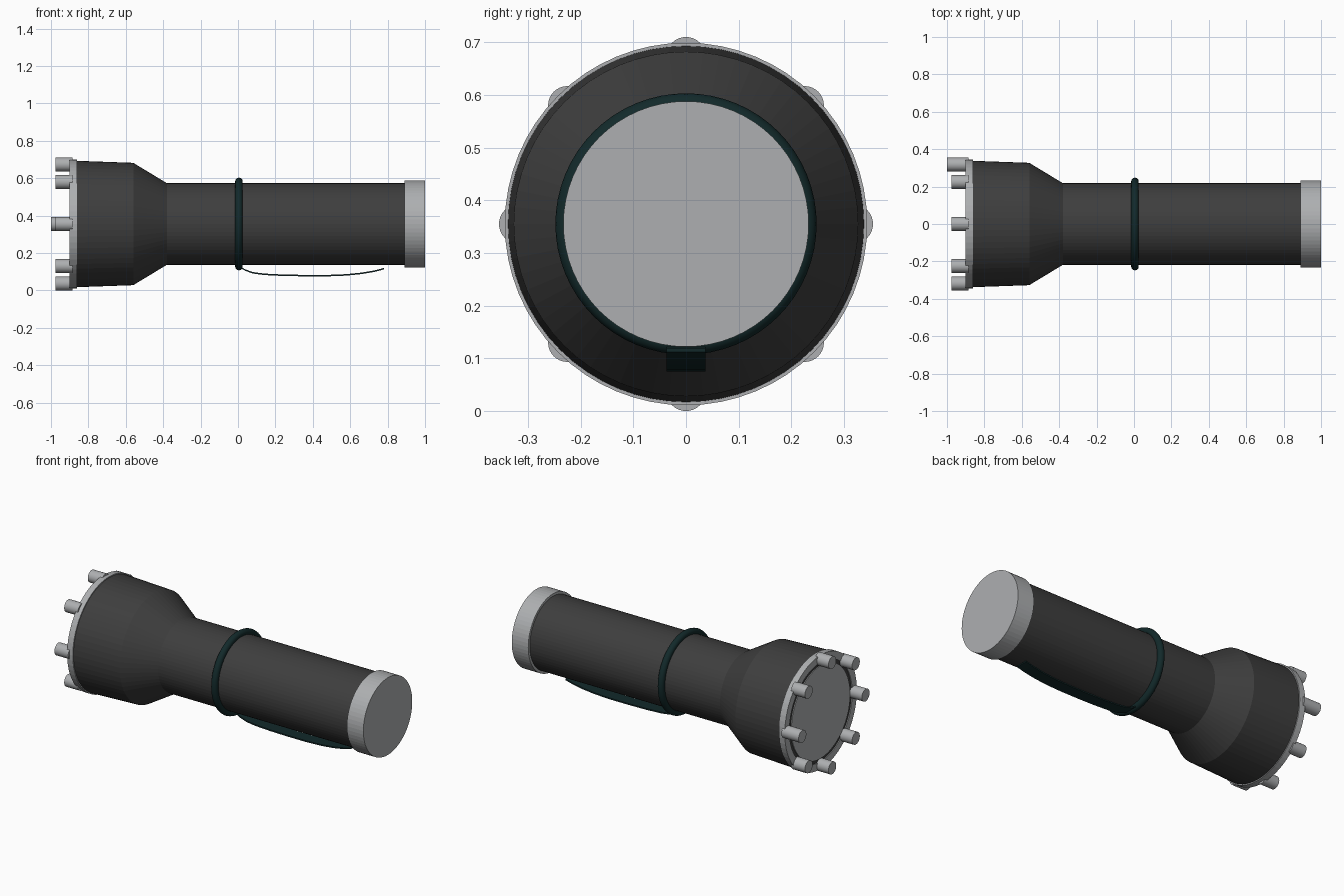
import bpy, bmesh, math

if "Cube" in bpy.data.objects:
    bpy.data.objects.remove(bpy.data.objects["Cube"])

AXIS_Z = 0.355


def material(name, rgb):
    m = bpy.data.materials.new(name)
    m.diffuse_color = (*rgb, 1)
    m.use_nodes = True
    m.node_tree.nodes["Principled BSDF"].inputs["Base Color"].default_value = m.diffuse_color
    return m


BLACK = material("black_rubber", (0.048, 0.048, 0.048))
GREY = material("brushed_grey", (0.42, 0.43, 0.44))
TEAL = material("dark_teal", (0.006, 0.022, 0.023))


def finish(name, bm, mat, smooth_angle=None):
    bmesh.ops.recalc_face_normals(bm, faces=bm.faces)
    mesh = bpy.data.meshes.new(name)
    bm.to_mesh(mesh)
    bm.free()
    mesh.materials.append(mat)
    ob = bpy.data.objects.new(name, mesh)
    bpy.context.collection.objects.link(ob)
    if smooth_angle:
        bpy.ops.object.select_all(action='DESELECT')
        ob.select_set(True)
        bpy.context.view_layer.objects.active = ob
        bpy.ops.object.shade_smooth_by_angle(angle=math.radians(smooth_angle))
    return ob


def lathe(name, profile, mat, sides=64, y=0, z=AXIS_Z, closed=False, smooth=None):
    """Turn (x, radius) points around a line parallel to x."""
    bm = bmesh.new()
    rings = []
    for x, r in profile:
        rings.append([bm.verts.new((x, y + r * math.cos(2 * math.pi * i / sides),
                                    z + r * math.sin(2 * math.pi * i / sides)))
                      for i in range(sides)])
    pairs = list(zip(rings, rings[1:]))
    if closed:
        pairs.append((rings[-1], rings[0]))
    else:
        bm.faces.new(rings[0])
        bm.faces.new(rings[-1])
    for a, b in pairs:
        for i in range(sides):
            j = (i + 1) % sides
            bm.faces.new((a[i], a[j], b[j], b[i]))
    return finish(name, bm, mat, smooth)


# Handle and flared head in one turned body
lathe("body", [(-0.895, 0.305), (-0.868, 0.338), (-0.56, 0.327),
               (-0.38, 0.218), (0.90, 0.218)], BLACK)

# Metal end cap
lathe("end_cap", [(0.89, 0.233), (1.0, 0.233)], GREY)

# Bezel ring and lens at the front of the head
lathe("bezel", [(-0.90, 0.30), (-0.90, 0.344), (-0.862, 0.344), (-0.862, 0.30)],
      GREY, closed=True)
lathe("lens", [(-0.90, 0.28), (-0.88, 0.28)], GREY)

# Eight studs around the bezel, the one at the back standing out further
for k in range(8):
    a = k * math.pi / 4
    front = -1.0 if k == 0 else -0.977
    lathe(f"stud_{k + 1}", [(front, 0.037), (-0.885, 0.037)], GREY, sides=32,
          y=0.318 * math.cos(a), z=AXIS_Z + 0.318 * math.sin(a), smooth=35)

# Ring that holds the strap
lathe("strap_ring", [(0.005 + 0.02 * math.cos(t), 0.228 + 0.02 * math.sin(t))
                     for t in (2 * math.pi * i / 16 for i in range(16))],
      TEAL, closed=True, smooth=60)

# Thin wrist strap hanging under the handle
path = [(0.01, 0.125), (0.04, 0.108), (0.08, 0.094), (0.14, 0.086), (0.24, 0.081),
        (0.36, 0.079), (0.48, 0.079), (0.58, 0.083), (0.66, 0.091), (0.73, 0.103),
        (0.78, 0.116)]
bm = bmesh.new()
rows = [[bm.verts.new((x, y, z + dz)) for y, dz in
         ((-0.037, -0.004), (0.037, -0.004), (0.037, 0.004), (-0.037, 0.004))]
        for x, z in path]
for a, b in zip(rows, rows[1:]):
    for i in range(4):
        j = (i + 1) % 4
        bm.faces.new((a[i], a[j], b[j], b[i]))
bm.faces.new(rows[0])
bm.faces.new(rows[-1])
finish("wrist_strap", bm, TEAL, 35)
